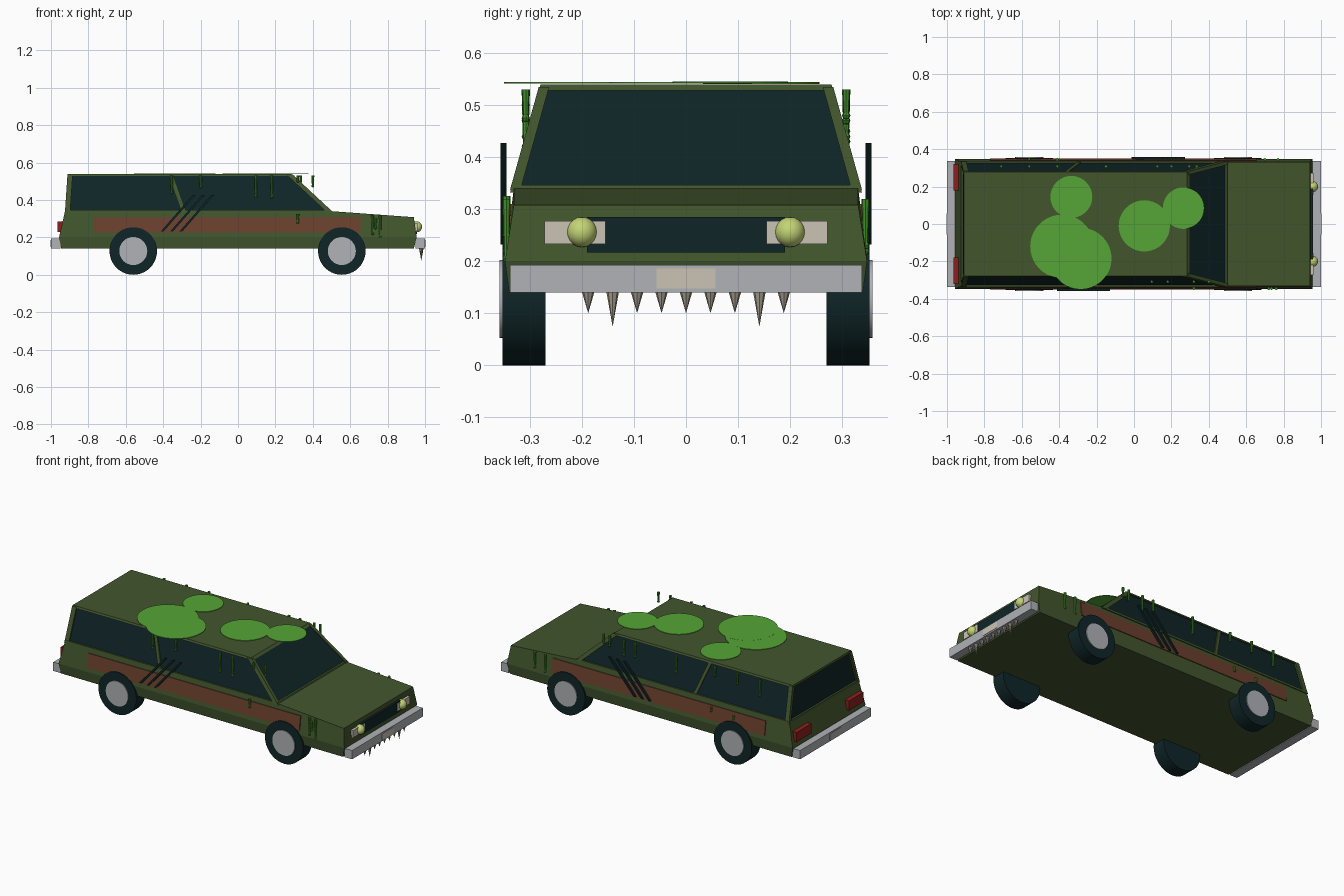
import bpy, bmesh, math
from mathutils import Vector

if "Cube" in bpy.data.objects:
    bpy.data.objects.remove(bpy.data.objects["Cube"])


def srgb(r, g, b):
    return tuple((c / 255 / 12.92) if c < 10 else ((c / 255 + 0.055) / 1.055) ** 2.4
                 for c in (r, g, b)) + (1,)


def material(name, *rgb):
    m = bpy.data.materials.new(name)
    m.diffuse_color = srgb(*rgb)
    m.use_nodes = True
    m.node_tree.nodes["Principled BSDF"].inputs["Base Color"].default_value = m.diffuse_color
    return m


GREEN = material("olive_paint", 66, 86, 45)
DARK = material("dark_glass_and_rubber", 15, 37, 39)
WOOD = material("wood_brown", 106, 64, 45)
SLIME = material("slime_green", 86, 165, 54)
DRIP = material("drip_green", 64, 142, 40)
CHROME = material("chrome_grey", 176, 178, 182)
CREAM = material("cream", 202, 196, 180)
LAMP = material("lamp_yellow", 196, 212, 118)
RED = material("tail_red", 140, 32, 28)
BONE = material("spike_bone", 166, 158, 142)


def finish(name, bm, mat, smooth=False):
    bmesh.ops.recalc_face_normals(bm, faces=bm.faces)
    me = bpy.data.meshes.new(name)
    bm.to_mesh(me)
    bm.free()
    me.materials.append(mat)
    ob = bpy.data.objects.new(name, me)
    bpy.context.collection.objects.link(ob)
    if smooth:
        bpy.context.view_layer.objects.active = ob
        ob.select_set(True)
        bpy.ops.object.shade_smooth_by_angle(angle=math.radians(40))
        ob.select_set(False)
    return ob


def loft(name, rings, mat):
    """Closed solid joining equal-length rings of points."""
    bm = bmesh.new()
    vs = [[bm.verts.new(p) for p in r] for r in rings]
    n = len(vs[0])
    for a, b in zip(vs, vs[1:]):
        for i in range(n):
            bm.faces.new((a[i], a[(i + 1) % n], b[(i + 1) % n], b[i]))
    bm.faces.new(vs[0])
    bm.faces.new(vs[-1])
    return finish(name, bm, mat)


def rect(x0, x1, y, z, z_front=None):
    zf = z if z_front is None else z_front
    return [(x0, -y, z), (x1, -y, zf), (x1, y, zf), (x0, y, z)]


def box(name, x0, x1, y0, y1, z0, z1, mat):
    return loft(name, [[(x0, y0, z), (x1, y0, z), (x1, y1, z), (x0, y1, z)]
                       for z in (z0, z1)], mat)


def beam(name, a, b, w, d, mat):
    """Bar from a to b, w wide along x and d deep along y."""
    return loft(name, [[(p[0] + i * w / 2, p[1] + j * d / 2, p[2])
                        for i, j in ((-1, -1), (1, -1), (1, 1), (-1, 1))]
                       for p in (a, b)], mat)


def cone(name, loc, r1, r2, depth, axis, mat, seg=32):
    bm = bmesh.new()
    bmesh.ops.create_cone(bm, cap_ends=True, segments=seg, radius1=r1, radius2=r2, depth=depth)
    rot = Vector((0, 0, 1)).rotation_difference(Vector(axis)).to_matrix().to_4x4()
    bmesh.ops.transform(bm, matrix=rot, verts=bm.verts)
    bmesh.ops.translate(bm, vec=loc, verts=bm.verts)
    return finish(name, bm, mat, seg > 8)


def ball(name, loc, r, mat, seg=20):
    bm = bmesh.new()
    bmesh.ops.create_uvsphere(bm, u_segments=seg, v_segments=seg // 2, radius=r)
    bmesh.ops.translate(bm, vec=loc, verts=bm.verts)
    return finish(name, bm, mat, True)


# Lower body: floor, widest line, belt line; the hood is a sloping front section
loft("rear_body", [rect(-.945, .5, .34, .14), rect(-.957, .5, .348, .2),
                   rect(-.925, .5, .331, .34)], GREEN)
loft("hood_body", [rect(.5, .94, .34, .14), rect(.5, .955, .348, .2),
                   [(.5, -.331, .34), (.94, -.331, .308), (.94, .331, .308), (.5, .331, .34)]], GREEN)

# Cabin glass, sill and roof
loft("cabin_glass", [rect(-.915, .495, .328, .338), rect(-.9, .285, .274, .532)], DARK)
loft("cabin_sill", [rect(-.927, .505, .338, .332), rect(-.925, .498, .336, .346)], GREEN)
loft("roof", [rect(-.912, .297, .284, .528), rect(-.91, .283, .279, .54)], GREEN)

for s in (-1, 1):
    # Window pillars
    beam("windshield_pillar", (.488, s * .328, .338), (.276, s * .273, .535), .034, .02, GREEN)
    beam("middle_pillar", (-.29, s * .329, .338), (-.36, s * .275, .535), .02, .012, GREEN)
    beam("rear_pillar", (-.911, s * .327, .338), (-.898, s * .273, .535), .028, .02, GREEN)

    # Wood side panel following the slope of the door
    loft("wood_panel", [[(-.77, s * a, z), (.655, s * a, z), (.655, s * b, z), (-.77, s * b, z)]
                        for a, b, z in ((.34, .350, .225), (.33, .339, .31))], WOOD)

    # Wheels
    for x in (-.56, .555):
        cone("tyre", (x, s * .3115, .127), .127, .127, .083, (0, 1, 0), DARK, 40)
        cone("hubcap", (x, s * .354, .127), .075, .075, .008, (0, 1, 0), CHROME, 32)

    # Claw marks
    x0 = -.405 if s < 0 else -.005
    for i in range(3):
        x = x0 + i * .05
        beam("claw_mark", (x, s * .351, .232), (x + .17, s * .351, .427), .015, .012, DARK)

    # Lamps
    box("headlight_plate", .945, .96, s * .155, s * .272, .233, .277, CREAM)
    ball("headlight_bulb", (.955, s * .2, .256), .029, LAMP)
    box("tail_light", -.965, -.93, s * .18, s * .32, .228, .286, RED)

# Grille
box("grille", .935, .956, -.19, .19, .217, .285, DARK)

# Bumpers and plates
for s in (-1, 1):
    box("bumper", s * .95, s * 1.0, -.338, .338, .14, .193, CHROME)
    box("number_plate", s * .995, s * 1.0025, -.057, .057, .148, .186, CREAM if s > 0 else CHROME)

# Spikes hanging from the front bumper
for i in range(9):
    h = .067 if i in (1, 7) else .041
    cone("spike", (.98, (i - 4) * .047, .141 - h / 2), .012, 0, h, (0, 0, -1), BONE, 8)

# Slime puddles on the roof
for k, (x, y, r) in enumerate([(-.335, .145, .112), (-.385, -.12, .17), (-.285, -.185, .165),
                               (.055, -.01, .137), (.265, .085, .111)]):
    cone("slime_puddle", (x, y, .5425 + k * .0003), r, r, .003, (0, 0, 1), SLIME, 40)


# Slime drips: side, x, top and bottom height
def drip(s, x, top, low):
    y = s * (.308 if top > .4 else .345)
    cone("slime_drip", (x, y, (top + low) / 2), .005, .008, top - low, (0, 0, 1), DRIP, 8)
    ball("slime_drop", (x, y, low), .008, DRIP, 8)


for x, low in ((-.355, .44), (-.2, .47), (.095, .42), (.18, .415), (.32, .5), (.4, .475)):
    drip(-1, x, .53, low)
for x, low in ((-.71, .44), (-.56, .47), (-.41, .48), (-.15, .43), (.125, .45),
               (.2, .44), (.295, .47), (.335, .48)):
    drip(1, x, .53, low)
for s, x, top, low in ((-1, .32, .325, .28), (-1, .72, .32, .22), (-1, .735, .3, .25),
                       (-1, .76, .32, .205), (1, .7, .32, .22), (1, .77, .32, .23),
                       (1, -.41, .3, .28), (1, -.56, .29, .27)):
    drip(s, x, top, low)
